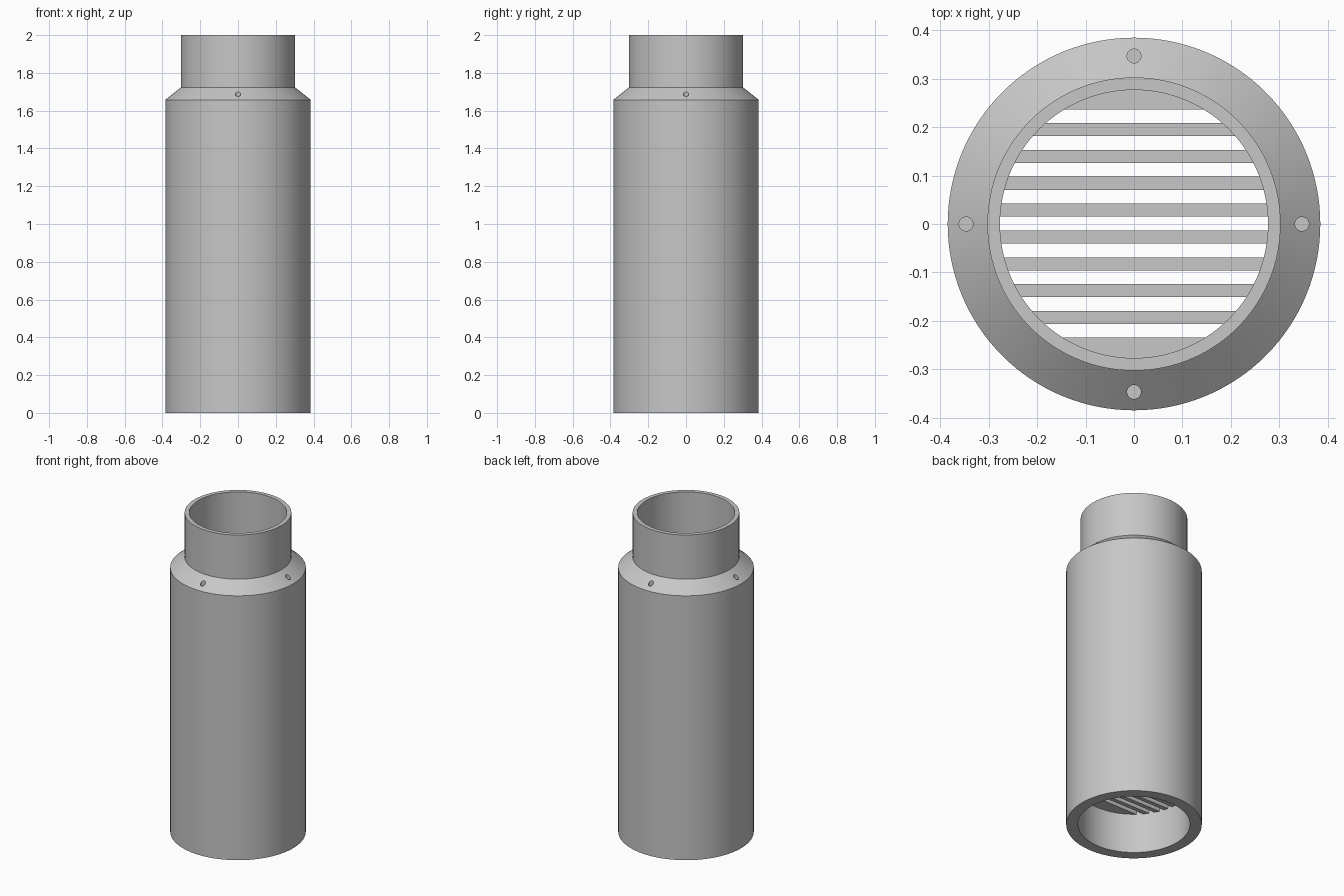
import bpy, bmesh
from math import sin, cos, pi, sqrt, radians

if "Cube" in bpy.data.objects:
    bpy.data.objects.remove(bpy.data.objects["Cube"], do_unlink=True)

GREY = (0.57, 0.57, 0.57, 1)
grey = bpy.data.materials.new("light grey")
grey.use_nodes = True
grey.diffuse_color = GREY
grey.node_tree.nodes["Principled BSDF"].inputs["Base Color"].default_value = GREY

SEGMENTS = 128
BORE = 0.318


def finish(bm, name):
    bmesh.ops.recalc_face_normals(bm, faces=bm.faces[:])
    mesh = bpy.data.meshes.new(name)
    bm.to_mesh(mesh)
    bm.free()
    mesh.materials.append(grey)
    obj = bpy.data.objects.new(name, mesh)
    bpy.context.collection.objects.link(obj)
    return obj


def smooth(obj):
    bpy.ops.object.select_all(action="DESELECT")
    obj.select_set(True)
    bpy.context.view_layer.objects.active = obj
    bpy.ops.object.shade_smooth_by_angle(angle=radians(25))


def lathe(profile, name):
    bm = bmesh.new()
    rings = []
    for r, z in profile:
        rings.append([bm.verts.new((r * cos(2 * pi * i / SEGMENTS),
                                    r * sin(2 * pi * i / SEGMENTS), z))
                      for i in range(SEGMENTS)])
    for k, low in enumerate(rings):
        high = rings[(k + 1) % len(rings)]
        for i in range(SEGMENTS):
            j = (i + 1) % SEGMENTS
            bm.faces.new((low[i], low[j], high[j], high[i]))
    return finish(bm, name)


def add_strip(bm, y0, y1, z0, z1, steps=8):
    """Slat along x whose ends follow the round bore."""
    radius = BORE + 0.002
    ys = [y0 + (y1 - y0) * i / steps for i in range(steps + 1)]
    right = [(sqrt(max(radius ** 2 - y * y, 1e-6)), y) for y in ys]
    outline = right + [(-x, y) for x, y in reversed(right)]
    face = bm.faces.new([bm.verts.new((x, y, z0)) for x, y in outline])
    extruded = bmesh.ops.extrude_face_region(bm, geom=[face], use_keep_orig=True)
    top = [v for v in extruded["geom"] if isinstance(v, bmesh.types.BMVert)]
    bmesh.ops.translate(bm, verts=top, vec=(0, 0, z1 - z0))


# Hollow body with sloped shoulder and narrower neck
body = lathe([(0.385, 0), (0.385, 1.657), (0.303, 1.723), (0.303, 2),
              (0.277, 2), (0.277, 1.70), (BORE, 1.657), (BORE, 0)], "body")

# Four blind vertical holes drilled into the shoulder
bm = bmesh.new()
for k in range(4):
    hole = bmesh.ops.create_cone(bm, cap_ends=True, segments=32,
                                 radius1=0.0145, radius2=0.0145, depth=0.2)
    a = k * pi / 2
    bmesh.ops.translate(bm, verts=hole["verts"],
                        vec=(0.347 * cos(a), 0.347 * sin(a), 1.72))
cutter = finish(bm, "hole_cutter")
cutter.hide_render = True
cut = body.modifiers.new("shoulder holes", "BOOLEAN")
cut.operation = "DIFFERENCE"
cut.solver = "EXACT"
cut.object = cutter
smooth(body)
bpy.ops.object.modifier_move_to_index(modifier=cut.name, index=0)
bpy.ops.object.modifier_apply(modifier=cut.name)
bpy.data.objects.remove(cutter, do_unlink=True)
smooth(body)

# Slotted grille inside the lower end
bm = bmesh.new()
PITCH, WIDTH = 0.0555, 0.027
for k in range(8):
    y = (k - 3.5) * PITCH + 0.001
    add_strip(bm, y - WIDTH / 2, y + WIDTH / 2, 0.25, 0.28)
add_strip(bm, 0.237, BORE, 0.25, 0.28, 24)
add_strip(bm, -BORE, -0.235, 0.25, 0.28, 24)
grille = finish(bm, "grille")
smooth(grille)
